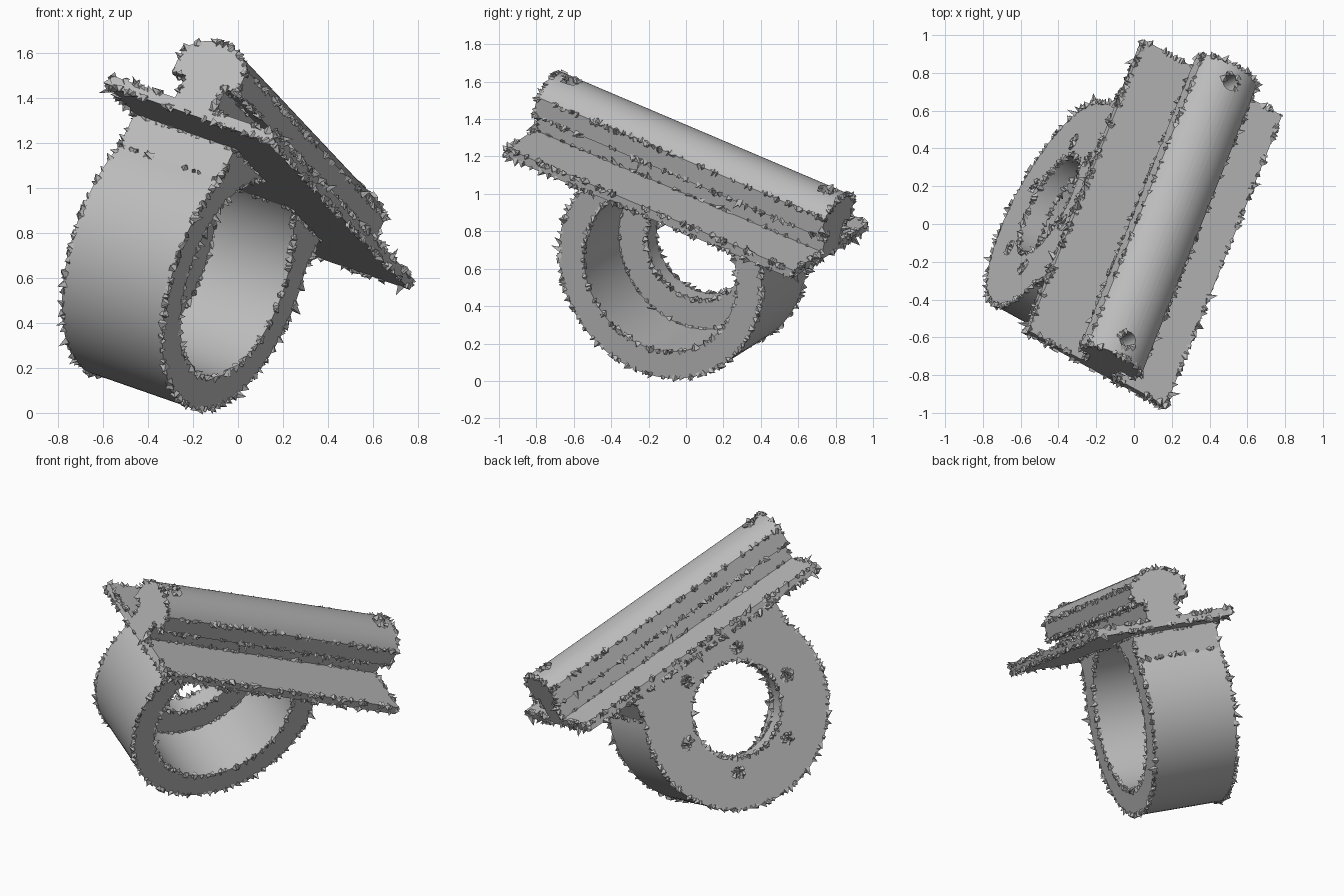
import bpy, bmesh, math, random
from mathutils import Vector, Matrix

random.seed(4)
if "Cube" in bpy.data.objects:
    bpy.data.objects.remove(bpy.data.objects["Cube"])

# Single material
grey = bpy.data.materials.new("plain_grey")
grey.use_nodes = True
COLOUR = (0.5, 0.5, 0.5, 1)
grey.diffuse_color = COLOUR
grey.node_tree.nodes["Principled BSDF"].inputs["Base Color"].default_value = COLOUR

# Tilted frame: X across the plate, Y along the rail, Z out of the plate top
along = Vector((0.40, 1, -0.425)).normalized()
across = Vector((0.84, -0.46, -0.293))
across = (across - along * across.dot(along)).normalized()
out = across.cross(along)
frame = Matrix((across, along, out)).transposed().to_4x4()
frame.translation = (0.10, 0, 1.02)

LENGTH, HALF_W = 1.78, 0.435
PLATE_LOW, PLATE_TOP = -0.022, 0.028


def add_object(name, bm):
    bmesh.ops.recalc_face_normals(bm, faces=bm.faces)
    mesh = bpy.data.meshes.new(name)
    bm.to_mesh(mesh)
    bm.free()
    mesh.materials.append(grey)
    ob = bpy.data.objects.new(name, mesh)
    bpy.context.collection.objects.link(ob)
    return ob


def prism(name, points, direction):
    """Extrude a closed outline of 3D points."""
    bm = bmesh.new()
    face = bm.faces.new([bm.verts.new(p) for p in points])
    grown = bmesh.ops.extrude_face_region(bm, geom=[face])["geom"]
    bmesh.ops.translate(bm, vec=direction,
                        verts=[g for g in grown if isinstance(g, bmesh.types.BMVert)])
    return add_object(name, bm)


def cylinder(radius, depth, centre, axis, segments=24):
    bm = bmesh.new()
    turn = Vector((0, 0, 1)).rotation_difference(Vector(axis)).to_matrix().to_4x4()
    bmesh.ops.create_cone(bm, cap_ends=True, segments=segments, radius1=radius,
                          radius2=radius, depth=depth,
                          matrix=Matrix.Translation(centre) @ turn)
    return add_object("cutter", bm)


def cut(ob, cutters):
    for c in cutters:
        c.hide_render = True
        mod = ob.modifiers.new("cut", 'BOOLEAN')
        mod.operation, mod.solver, mod.object = 'DIFFERENCE', 'EXACT', c
    graph = bpy.context.evaluated_depsgraph_get()
    result = bpy.data.meshes.new_from_object(ob.evaluated_get(graph))
    ob.modifiers.clear()
    ob.data = result
    for c in cutters:
        bpy.data.objects.remove(c)


# Plate and rail in one section: flat plate, narrow neck, head with a low dome
NECK, HEAD, SIDE_LOW, SIDE_HIGH, TOP = 0.10, 0.17, 0.14, 0.25, 0.335
rise = TOP - SIDE_HIGH
dome_r = (HEAD ** 2 + rise ** 2) / (2 * rise)
sweep = math.asin(HEAD / dome_r)
right = [(HALF_W, PLATE_LOW), (HALF_W, PLATE_TOP), (NECK, PLATE_TOP),
         (NECK, SIDE_LOW), (HEAD, SIDE_LOW)]
dome = [(dome_r * math.sin(a), TOP - dome_r + dome_r * math.cos(a))
        for a in (sweep * (1 - i / 10) for i in range(21))]
outline = right + dome + [(-x, z) for x, z in reversed(right)]
rail = prism("rail_and_plate", [(x, -LENGTH / 2, z) for x, z in outline], (0, LENGTH, 0))
cut(rail, [cylinder(0.045, 0.4, (0, s * 0.79, 0.34), (0, 0, 1)) for s in (-1, 1)])

# Cup: round body with straight shoulders running up to the plate
R, BORE, HOLE, DROP = 0.61, 0.46, 0.295, -0.447
BACK, FRONT, FLOOR = -HALF_W + 0.004, 0.10, -0.31
lift = math.radians(26)
body = []
for i in range(61):
    a = lift - (math.pi + 2 * lift) * i / 60
    body.append((R * math.cos(a), DROP + R * math.sin(a)))
shoulder = R * math.cos(lift)
body += [(-shoulder, PLATE_LOW + 0.005), (shoulder, PLATE_LOW + 0.005)]
cup = prism("cup", [(BACK, y, z) for y, z in body], (FRONT - BACK, 0, 0))
bore_cutter = cylinder(BORE, 1, (FLOOR + 0.5, 0, DROP), (1, 0, 0), 72)
hole_cutter = cylinder(HOLE, 1, (BACK, 0, DROP), (1, 0, 0), 64)
screws = []
for k in range(6):
    a = k * math.pi / 3
    spot = (BACK, 0.38 * math.cos(a), DROP + 0.38 * math.sin(a))
    screws.append(cylinder(0.03, 0.16, spot, (1, 0, 0), 12))
cut(cup, [bore_cutter, hole_cutter] + screws)


# Ragged burrs scattered along every sharp edge
def grow_burrs(source, name, spacing=0.032):
    src = bmesh.new()
    src.from_mesh(source.data)
    bm = bmesh.new()
    for e in src.edges:
        if len(e.link_faces) != 2 or e.calc_face_angle(0) < math.radians(22):
            continue
        normal = (e.link_faces[0].normal + e.link_faces[1].normal).normalized()
        count = int(e.calc_length() / spacing + random.random())
        start, end = (v.co for v in e.verts)
        for _ in range(count):
            jitter = Vector([random.uniform(-0.7, 0.7) for _ in range(3)])
            aim = (normal + jitter).normalized()
            height = random.uniform(0.018, 0.04)
            if random.random() < 0.07:
                height *= 1.7
            base = random.uniform(0.014, 0.026)
            turn = Vector((0, 0, 1)).rotation_difference(aim).to_matrix().to_4x4()
            place = start.lerp(end, random.random()) + aim * (height / 2 - 0.01)
            bmesh.ops.create_cone(bm, cap_ends=True, segments=4, radius1=base,
                                  radius2=0, depth=height,
                                  matrix=Matrix.Translation(place) @ turn)
    src.free()
    return add_object(name, bm)


parts = [rail, cup]
burrs = [grow_burrs(p, p.name + "_burrs") for p in parts]

# Move everything into the tilted frame and shade
for ob in parts + burrs:
    ob.data.transform(frame)
for ob in parts:
    bpy.ops.object.select_all(action='DESELECT')
    ob.select_set(True)
    bpy.context.view_layer.objects.active = ob
    bpy.ops.object.shade_smooth_by_angle(angle=math.radians(22))
